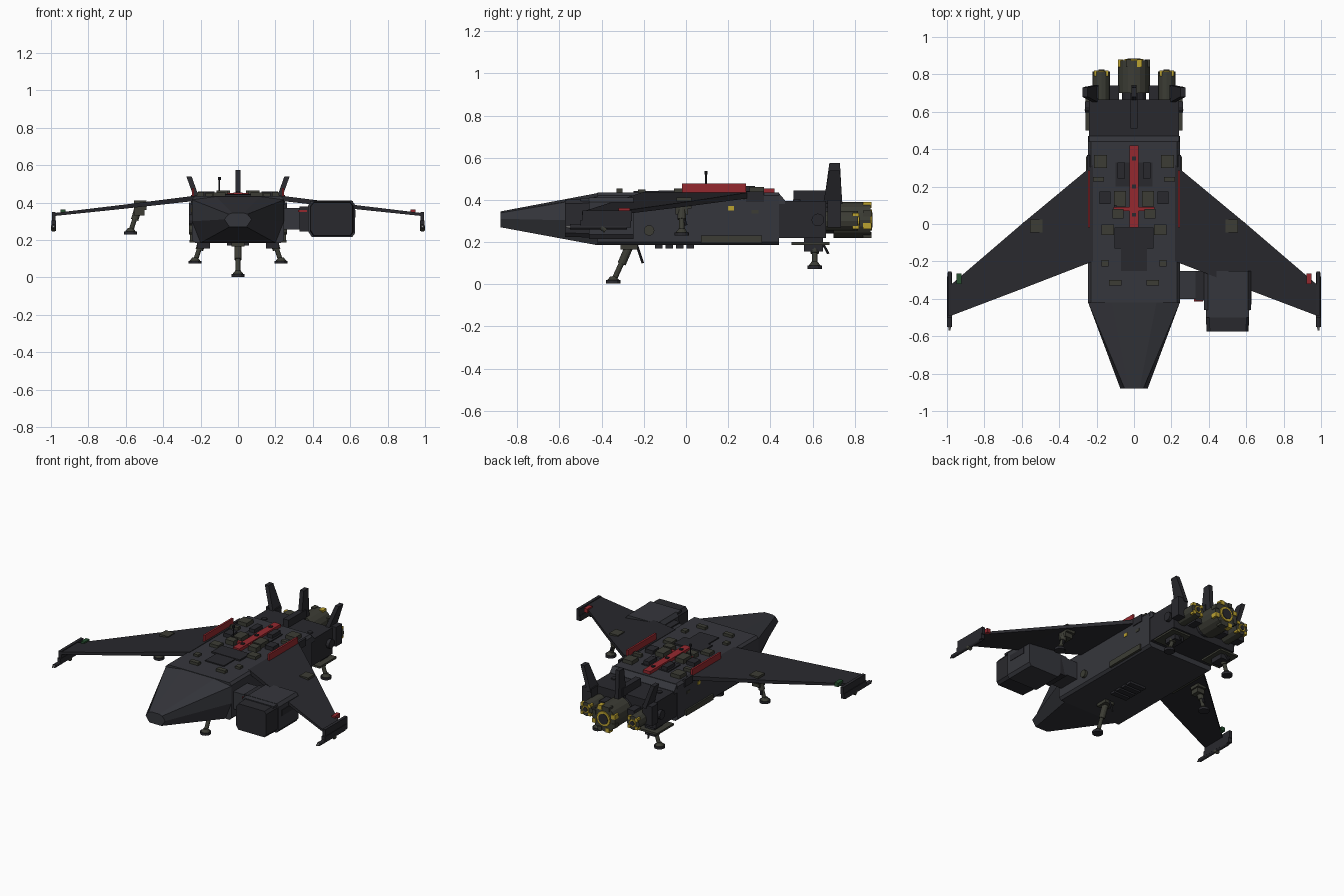
import bpy, bmesh, math
from mathutils import Vector

if "Cube" in bpy.data.objects:
    bpy.data.objects.remove(bpy.data.objects["Cube"])


def mat(name, r, g, b):
    m = bpy.data.materials.new(name)
    m.diffuse_color = (r, g, b, 1)
    m.use_nodes = True
    m.node_tree.nodes["Principled BSDF"].inputs["Base Color"].default_value = m.diffuse_color
    return m


HULL = mat("hull_grey", .036, .037, .045)
DARK = mat("dark_grey", .022, .022, .027)
OLIVE = mat("olive", .045, .046, .035)
RED = mat("red", .30, .022, .028)
YELLOW = mat("yellow", .5, .36, .03)
GREEN = mat("green", .02, .08, .03)
PALE = mat("pale", .4, .4, .4)


def finish(name, bm, m):
    bmesh.ops.recalc_face_normals(bm, faces=bm.faces)
    me = bpy.data.meshes.new(name)
    bm.to_mesh(me)
    bm.free()
    me.materials.append(m)
    ob = bpy.data.objects.new(name, me)
    bpy.context.collection.objects.link(ob)
    return ob


def loft(name, rings, m):
    """Skin a list of equal-length closed rings and cap both ends."""
    bm = bmesh.new()
    vs = [[bm.verts.new(p) for p in r] for r in rings]
    n = len(vs[0])
    for a, b in zip(vs, vs[1:]):
        for i in range(n):
            j = (i + 1) % n
            bm.faces.new((a[i], a[j], b[j], b[i]))
    bm.faces.new(vs[0])
    bm.faces.new(vs[-1])
    return finish(name, bm, m)


def box(name, x, y, z, m=HULL):
    """Box from (min, max) pairs."""
    return loft(name, [[(a, y[0], z[0]), (a, y[1], z[0]), (a, y[1], z[1]), (a, y[0], z[1])] for a in x], m)


def rod(name, a, b, r, m=OLIVE, r2=None, n=12):
    """Cylinder or cone between two points."""
    a, b = Vector(a), Vector(b)
    d = b - a
    bm = bmesh.new()
    bmesh.ops.create_cone(bm, cap_ends=True, segments=n, radius1=r, radius2=r if r2 is None else r2, depth=d.length)
    bm.transform(d.to_track_quat('Z', 'Y').to_matrix().to_4x4())
    bmesh.ops.translate(bm, verts=bm.verts, vec=(a + b) / 2)
    return finish(name, bm, m)


def ring(half, y):
    return [(x, y, z) for x, z in half] + [(-x, y, z) for x, z in reversed(half)]


# hull, nose and engine block
body = [(.23, .435), (.245, .42), (.245, .2), (.23, .185)]
loft("hull", [ring(body, -.42), ring(body, .44)], HULL)
loft("nose", [ring([(.03, .345), (.05, .338), (.073, .31), (.045, .27)], -.88),
              ring([(.12, .432), (.245, .415), (.245, .30), (.2, .185)], -.42)], HULL)
box("engine_block", (-.24, .24), (.44, .665), (.22, .395), DARK)
loft("rear_deck", [ring([(.24, .432), (.245, .38)], .44), ring([(.24, .397), (.245, .38)], .47)], HULL)

# spine: red strip, studs and dark plates
box("spine_strip", (-.025, .025), (-.02, .42), (.43, .455), RED)
for y in (.05, .2, .35):
    box("spine_stud", (-.01, .01), (y - .01, y + .01), (.45, .462), DARK)
box("deck_plate_front", (-.07, .07), (-.25, -.03), (.43, .442), DARK)
box("deck_plate_mid", (-.105, .105), (-.13, -.02), (.43, .445), DARK)
box("deck_plate_rear", (-.1, .1), (.2, .33), (.43, .442), DARK)
rod("antenna", (-.1, .095, .43), (-.1, .095, .535), .004, DARK, n=8)
rod("antenna_tip", (-.1, .095, .52), (-.1, .095, .537), .008, DARK, n=8)

# main engine
rod("main_engine_neck", (0, .65, .305), (0, .76, .305), .065, DARK, n=16)
rod("main_engine", (0, .70, .305), (0, .875, .305), .085, OLIVE, n=16)
rod("main_nozzle", (0, .87, .305), (0, .882, .305), .05, YELLOW, n=16)
rod("main_nozzle_core", (0, .87, .305), (0, .885, .305), .035, DARK, n=16)
for k in range(8):
    a = math.tau * (k + .5) / 8
    c = Vector((.077 * math.cos(a), .86, .305 + .077 * math.sin(a)))
    box("engine_lug", (c.x - .014, c.x + .014), (.84, .88), (c.z - .014, c.z + .014), YELLOW if k % 2 else OLIVE)


# tail fins: one upright, two canted
def fin(name, x0, x1, z0, z1):
    t = .014
    loft(name, [[(x + u, y, z) for u, y in ((-t, ya), (t, ya), (t, yb), (-t, yb))]
                for x, z, ya, yb in ((x0, z0, .65, .742), (x1, z1, .68, .73))], DARK)


fin("tail_fin_centre", 0, 0, .36, .575)
box("tail_fin_base", (-.02, .02), (.51, .70), (.39, .445), DARK)


def foot(name, top, bottom, r=.016):
    """Landing leg with a sleeve and a flared round pad."""
    t, b = Vector(top), Vector(bottom)
    rod(name + "_strut", t, b + Vector((0, 0, .01)), r * .8)
    rod(name + "_sleeve", t, t.lerp(b, .5), r * 1.25)
    rod(name + "_pad", b, b + Vector((0, 0, .016)), .034, DARK)
    rod(name + "_ankle", b + Vector((0, 0, .016)), b + Vector((0, 0, .034)), .028, OLIVE, .014)


# nose gear
foot("nose_gear", (0, -.265, .19), (0, -.345, .003))
rod("nose_gear_brace", (0, -.235, .19), (0, -.205, .10), .006, DARK, n=8)
box("nose_gear_mount", (-.035, .035), (-.31, -.23), (.165, .19), OLIVE)

# top deck blocks: x, y, width, length, height, material
blocks = [(.18, .335, .07, .07, .025, OLIVE), (.19, .24, .06, .025, .02, OLIVE),
          (.155, .14, .06, .065, .025, DARK), (.068, .285, .04, .085, .03, DARK),
          (.075, .135, .062, .085, .03, OLIVE), (.085, .055, .06, .05, .03, OLIVE),
          (.14, -.03, .065, .055, .02, OLIVE), (.155, -.21, .035, .035, .015, OLIVE),
          (.1, -.315, .065, .03, .018, OLIVE), (.06, .08, .1, .02, .015, RED)]

for s in (-1, 1):
    X = lambda a, b: tuple(sorted((s * a, s * b)))
    side = "right" if s > 0 else "left"
    for x, y, w, l, h, m in blocks:
        box(side + "_deck_block", X(x - w / 2, x + w / 2), (y - l / 2, y + l / 2), (.43, .435 + h), m)
    rod(side + "_deck_cap", (s * .17, .525, .39), (s * .17, .525, .402), .017, DARK)

    # forward-swept drooping wing, swept from root to tip
    loft(side + "_wing", [[(s * x, ya, z + t), (s * x, yb, z + t), (s * x, yb, z - t), (s * x, ya, z - t)]
                          for x, ya, yb, z, t in ((.22, -.20, .315, .424, .014), (.6, -.347, 0, .379, .011),
                                                  (.985, -.493, -.33, .336, .008))], DARK)
    box(side + "_wing_block", X(.49, .555), (-.045, .025), (.36, .41), OLIVE)
    box(side + "_tip_light", X(.922, .948), (-.32, -.265), (.335, .362), RED if s > 0 else GREEN)
    # wing root panel
    box(side + "_root_panel", X(.234, .247), (-.02, .285), (.42, .477), RED)
    box(side + "_root_panel_tail", X(.234, .25), (.285, .37), (.39, .44), DARK)

    # wing tip guns
    box(side + "_tip_plate", X(.975, .995), (-.49, -.255), (.30, .35), DARK)
    box(side + "_gun_body", X(.973, .998), (-.50, -.26), (.27, .305), DARK)
    rod(side + "_gun_barrel", (s * .986, -.55, .272), (s * .986, -.28, .272), .013, DARK)
    rod(side + "_gun_muzzle", (s * .986, -.57, .272), (s * .986, -.53, .272), .005, PALE, .01, 8)
    rod(side + "_gun_sensor", (s * .986, -.40, .272), (s * .986, -.38, .255), .014, OLIVE)

    # wing gear
    foot(side + "_wing_gear", (s * .53, -.02, .385), (s * .575, -.02, .23))
    box(side + "_wing_gear_mount", X(.50, .555), (-.05, .01), (.33, .385), OLIVE)
    rod(side + "_wing_gear_brace", (s * .55, -.02, .34), (s * .56, .0, .28), .008, DARK, n=8)

    # rear gear and its door
    foot(side + "_rear_gear", (s * .185, .61, .22), (s * .23, .61, .073))
    box(side + "_rear_gear_door", X(.12, .26), (.5, .68), (.187, .2), OLIVE)
    box(side + "_rear_gear_mount", X(.15, .22), (.56, .65), (.155, .225), DARK)
    rod(side + "_rear_gear_brace", (s * .18, .645, .2), (s * .19, .675, .145), .006, DARK, n=8)

    # small engines
    c = s * .175
    rod(side + "_engine", (c, .66, .30), (c, .815, .30), .046)
    rod(side + "_nozzle", (c, .81, .30), (c, .822, .30), .025, YELLOW)
    rod(side + "_nozzle_core", (c, .81, .30), (c, .825, .30), .016, DARK)
    for a in range(4):
        u = math.tau * (a + .5) / 4
        x, z = c + .04 * math.cos(u), .30 + .04 * math.sin(u)
        box(side + "_engine_lug", (x - .01, x + .01), (.79, .82), (z - .01, z + .01), YELLOW)
    box(side + "_engine_pylon", X(.08, .13), (.66, .74), (.27, .34), DARK)
    box(side + "_engine_cowl", X(.19, .262), (.67, .735), (.27, .40), DARK)
    fin(side + "_tail_fin", s * .205, s * .262, .38, .54)
    rod(side + "_rear_blister", (s * .23, .625, .305), (s * .262, .625, .305), .03, DARK)

    # hull flank details
    box(side + "_flank_rail", X(.24, .256), (.07, .36), (.195, .232), OLIVE)
    rod(side + "_flank_blister", (s * .235, -.175, .255), (s * .262, -.175, .255), .025, OLIVE)
    box(side + "_flank_patch", X(.24, .248), (.2, .228), (.35, .372), YELLOW)
    box(side + "_flank_patch_low", X(.24, .248), (.31, .345), (.335, .352), OLIVE)

# belly vents
for i in range(4):
    y = -.13 + i * .05
    box("belly_vent", (-.06, .06), (y - .018, y + .018), (.17, .19), DARK)

# side cockpit pod on the right, with sloped front
pod = [(.395, .41), (.61, .41), (.625, .39), (.625, .235), (.61, .215), (.395, .215), (.375, .245), (.375, .385)]
scale = lambda f: [(.5 + (x - .5) * f, .312 + (z - .312) * f) for x, z in pod]
loft("pod_body", [[(x, y, z) for x, z in pod] for y in (-.46, -.25)], HULL)
loft("pod_front", [[(x, y, z) for x, z in scale(f)] for y, f in ((-.575, .9), (-.46, .93))], DARK)
box("pod_top_rim", (.385, .615), (-.50, -.46), (.395, .408), HULL)
box("pod_arm", (.24, .38), (-.40, -.25), (.255, .372), HULL)
box("pod_arm_collar", (.33, .375), (-.41, -.25), (.245, .38), DARK)
box("pod_arm_stripe", (.32, .37), (-.415, -.37), (.35, .36), RED)
box("pod_window", (.62, .628), (-.43, -.30), (.32, .36), DARK)
